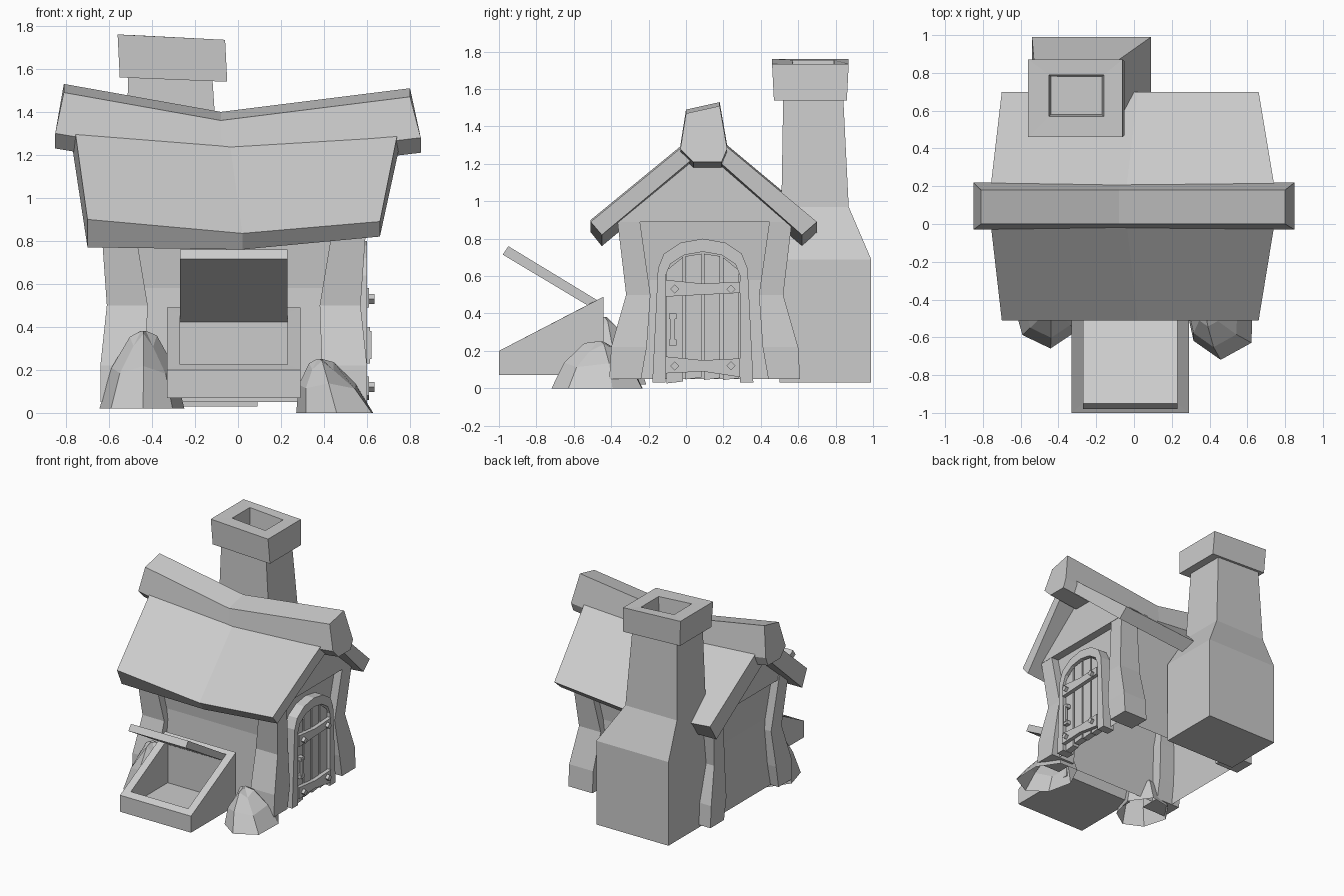
import bpy, bmesh, math, random
from mathutils import Vector

random.seed(4)
default_cube = bpy.data.objects.get("Cube")
if default_cube:
    bpy.data.objects.remove(default_cube, do_unlink=True)

grey = bpy.data.materials.new("plain grey")
grey.use_nodes = True
grey.diffuse_color = (0.6, 0.6, 0.6, 1)
grey.node_tree.nodes["Principled BSDF"].inputs["Base Color"].default_value = grey.diffuse_color


def loft(name, rings, cap_start=True, cap_end=True):
    """Skin a list of equally long closed rings into one object."""
    bm = bmesh.new()
    loops = [[bm.verts.new(point) for point in ring] for ring in rings]
    count = len(loops[0])
    for low, high in zip(loops, loops[1:]):
        for i in range(count):
            j = (i + 1) % count
            bm.faces.new((low[i], low[j], high[j], high[i]))
    if cap_start:
        bm.faces.new(loops[0][::-1])
    if cap_end:
        bm.faces.new(loops[-1])
    bmesh.ops.recalc_face_normals(bm, faces=bm.faces[:])
    mesh = bpy.data.meshes.new(name)
    bm.to_mesh(mesh)
    bm.free()
    mesh.materials.append(grey)
    obj = bpy.data.objects.new(name, mesh)
    bpy.context.collection.objects.link(obj)
    return obj


def rect(x0, x1, y0, y1, z, rise_x=0, rise_y=0):
    """Rectangular ring whose height may rise towards x1 or y1."""
    return [(x0, y0, z), (x1, y0, z + rise_x),
            (x1, y1, z + rise_x + rise_y), (x0, y1, z + rise_y)]


def box(name, x0, x1, y0, y1, z0, z1):
    return loft(name, [rect(x0, x1, y0, y1, z0), rect(x0, x1, y0, y1, z1)])


def extrude_x(name, outline, x0, x1):
    """Extrude a (y, z) outline along x."""
    return loft(name, [[(x, y, z) for y, z in outline] for x in (x0, x1)])


MID_X, MID_Y = -0.02, 0.1

# Pinched wall shell, open underneath
levels = [(0.05, 0.55, 0.4), (0.58, 0.53, 0.37), (0.95, 0.56, 0.41)]
loft("walls", [rect(MID_X - w, MID_X + w, MID_Y - d, MID_Y + d, z) for z, w, d in levels],
     cap_start=False, cap_end=False)

# Crooked corner posts: height, outer x, inner x, outer y, inner y
post_levels = [(0.05, 0.62, 0.41, 0.51, 0.34), (0.22, 0.62, 0.41, 0.5, 0.31),
               (0.5, 0.59, 0.4, 0.42, 0.29), (0.92, 0.62, 0.47, 0.47, 0.35)]
for side, sx in (("right", -1), ("left", 1)):
    for end, sy in (("front", -1), ("back", 1)):
        loft(f"{end}_{side}_post",
             [rect(MID_X + sx * xi, MID_X + sx * xo, MID_Y + sy * yi, MID_Y + sy * yo, z)
              for z, xo, xi, yo, yi in post_levels])

# Gable above the walls
extrude_x("gable", [(-0.38, 0.89), (MID_Y, 1.27), (0.58, 0.89)], -0.63, 0.6)


# Sagging roof with flared ridge ends
def roof_station(eave_x, ridge_x, top_drop, low_drop):
    section = [(eave_x, -0.51, 0.9), (ridge_x, MID_Y, 1.4), (eave_x, 0.7, 0.9),
               (eave_x, 0.62, 0.77), (ridge_x, MID_Y, 1.23), (eave_x, -0.45, 0.77)]
    return [(x, y, z - (top_drop if i < 3 else low_drop))
            for i, (x, y, z) in enumerate(section)]


loft("roof", [roof_station(-0.7, -0.77, 0, 0), roof_station(0.02, -0.05, 0.065, 0.01),
              roof_station(0.66, 0.76, 0.01, -0.05)])


# Ridge beam bending over the roof
def beam_station(low_x, top_x, drop):
    section = [(low_x, -0.03, 1.3), (top_x, 0.0, 1.49), (top_x, 0.18, 1.53),
               (low_x, 0.22, 1.3), (low_x, 0.19, 1.23), (low_x, 0.04, 1.23)]
    return [(x, y, z - drop) for x, y, z in section]


loft("ridge_beam", [beam_station(-0.85, -0.81, 0), beam_station(-0.07, -0.08, 0.13),
                    beam_station(0.85, 0.8, 0.02)])

# Chimney with a broad foot and a hollow cap
loft("chimney_stack", [rect(-0.54, 0.09, 0.5, 0.99, 0.03), rect(-0.54, 0.09, 0.5, 0.99, 0.69),
                       rect(-0.53, -0.08, 0.51, 0.87, 0.97), rect(-0.51, -0.12, 0.52, 0.84, 1.57)])
loft("chimney_cap", [rect(-0.55, -0.05, 0.47, 0.86, 1.56, -0.02),
                     rect(-0.56, -0.06, 0.46, 0.87, 1.76, -0.025),
                     rect(-0.45, -0.16, 0.57, 0.79, 1.755, -0.02),
                     rect(-0.44, -0.17, 0.58, 0.78, 1.6)])

# Open slanted crate and its raised lid
loft("crate", [rect(-0.33, 0.29, -1, -0.44, 0.07), rect(-0.33, 0.29, -1, -0.44, 0.2, 0, 0.29),
               rect(-0.27, 0.23, -0.95, -0.49, 0.225, 0, 0.24),
               rect(-0.27, 0.23, -0.95, -0.49, 0.12)])
extrude_x("crate_lid", [(-0.98, 0.715), (-0.95, 0.76), (-0.44, 0.45), (-0.47, 0.41)],
          -0.27, 0.23)


# Faceted boulders, open underneath
def boulder(name, centre, radii, height, lean):
    jitter = [random.uniform(0.88, 1.08) for _ in range(7)]
    rings = []
    for level, scale in ((0, 1), (0.5, 0.74), (0.88, 0.32), (1, 0.08)):
        ring = []
        for i, wobble in enumerate(jitter):
            angle = math.tau * (i + 0.3) / len(jitter)
            ring.append((centre[0] + lean * level + radii[0] * scale * wobble * math.cos(angle),
                         centre[1] + radii[1] * scale * wobble * math.sin(angle),
                         centre[2] + height * level * (1 + 0.1 * math.sin(3 * angle) * (level < 1))))
        rings.append(ring)
    loft(name, rings, cap_start=False)


boulder("left_boulder", (0.45, -0.46, 0), (0.2, 0.27), 0.25, -0.07)
boulder("right_boulder", (-0.45, -0.44, 0.02), (0.2, 0.24), 0.36, 0.01)

# Arched door frame
DOOR_Y, DOOR_HALF = 0.09, 0.2


def arch(foot, half, spring, rise, steps=6):
    points = [(DOOR_Y - foot, 0.03)]
    for i in range(steps + 1):
        angle = math.pi * (1 - i / steps)
        points.append((DOOR_Y + half * math.cos(angle), spring + rise * math.sin(angle)))
    return points + [(DOOR_Y + foot, 0.03)]


outer, inner = arch(0.27, 0.24, 0.64, 0.16), arch(DOOR_HALF, DOOR_HALF, 0.6, 0.13)
loft("door_frame", [[(0.5, *o), (0.6, *o), (0.6, *i), (0.5, *i)] for o, i in zip(outer, inner)])

# Door planks with tops following the arch
PLANKS, GAP = 4, 0.007
plank_width = 2 * DOOR_HALF / PLANKS


def arch_height(y):
    return 0.6 + 0.12 * math.sqrt(max(0, 1 - ((y - DOOR_Y) / DOOR_HALF) ** 2))


for n in range(PLANKS):
    y0 = DOOR_Y - DOOR_HALF + n * plank_width + GAP
    y1 = y0 + plank_width - 2 * GAP
    foot = 0.03 + random.uniform(-0.01, 0.02)
    extrude_x(f"door_plank_{n + 1}", [(y0, foot), (y1, foot + 0.01), (y1, arch_height(y1)),
                                      (y0, arch_height(y0))], 0.53, 0.58)

# Door battens with diamond bolts
for label, z, tilt in (("lower", 0.12, -0.02), ("upper", 0.53, 0.02)):
    y0, y1 = DOOR_Y - DOOR_HALF, DOOR_Y + DOOR_HALF
    extrude_x(f"{label}_batten", [(y0, z - 0.04), (DOOR_Y, z - 0.03), (y1, z - 0.04 + tilt),
                                  (y1, z + 0.04), (DOOR_Y, z + 0.03), (y0, z + 0.05)], 0.56, 0.61)
    for side in (-1, 1):
        y, r = DOOR_Y + side * 0.15, 0.024
        extrude_x(f"{label}_bolt", [(y - r, z), (y, z - r), (y + r, z), (y, z + r)], 0.6, 0.635)

# Door handle
box("handle_grip", 0.6, 0.62, -0.085, -0.06, 0.25, 0.38)
for label, z in (("lower", 0.23), ("upper", 0.37)):
    box(f"{label}_handle_mount", 0.57, 0.615, -0.09, -0.05, z, z + 0.03)
